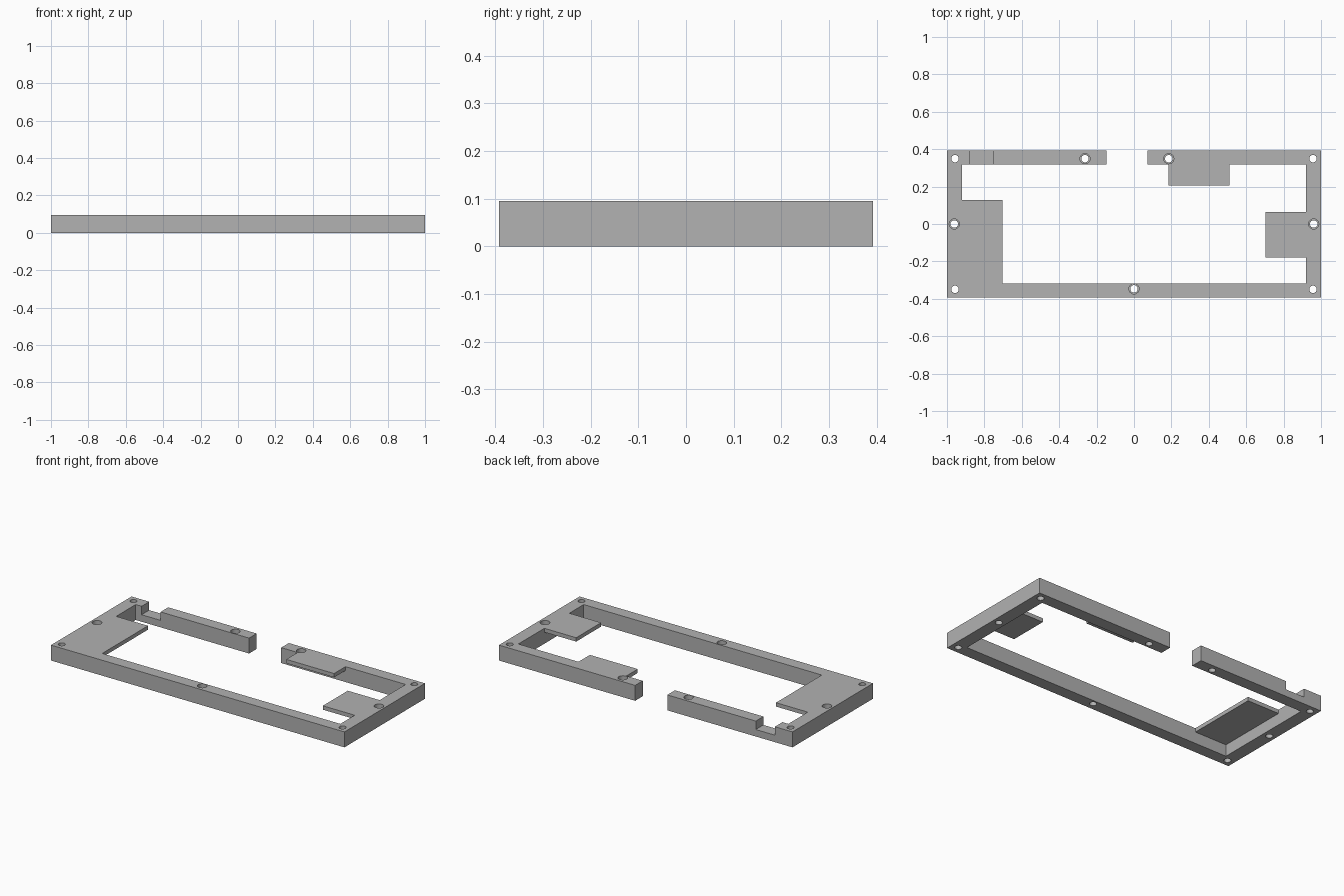
import bpy
import bmesh

cube = bpy.data.objects.get("Cube")
if cube:
    bpy.data.objects.remove(cube, do_unlink=True)

HALF_X, HALF_Y, HEIGHT = 1.0, 0.392, 0.095
IN_X, IN_Y = 0.92, 0.318
PLATE = 0.024

grey = bpy.data.materials.new("light grey")
grey.use_nodes = True
colour = (0.445, 0.445, 0.445, 1)
grey.diffuse_color = colour
grey.node_tree.nodes["Principled BSDF"].inputs["Base Color"].default_value = colour


def prism(name, outline, z0, z1):
    """Extrude a flat outline from z0 up to z1."""
    bm = bmesh.new()
    face = bm.faces.new([bm.verts.new((x, y, z0)) for x, y in outline])
    new = bmesh.ops.extrude_face_region(bm, geom=[face])["geom"]
    bmesh.ops.translate(bm, vec=(0, 0, z1 - z0),
                        verts=[v for v in new if isinstance(v, bmesh.types.BMVert)])
    bmesh.ops.recalc_face_normals(bm, faces=bm.faces)
    mesh = bpy.data.meshes.new(name)
    bm.to_mesh(mesh)
    bm.free()
    mesh.materials.append(grey)
    obj = bpy.data.objects.new(name, mesh)
    bpy.context.collection.objects.link(obj)
    return obj


def box(name, x0, x1, y0, y1, z0, z1):
    return prism(name, [(x0, y0), (x1, y0), (x1, y1), (x0, y1)], z0, z1)


def cylinder(x, y, radius, z0, z1):
    bpy.ops.mesh.primitive_cylinder_add(vertices=32, radius=radius, depth=z1 - z0,
                                        location=(x, y, (z0 + z1) / 2))
    obj = bpy.context.object
    obj.data.materials.append(grey)
    return obj


def cut(target, cutter):
    """Subtract the cutter and remove it."""
    cutter.hide_render = True
    mod = target.modifiers.new("cut", 'BOOLEAN')
    mod.operation = 'DIFFERENCE'
    mod.solver = 'EXACT'
    mod.object = cutter
    bpy.context.view_layer.objects.active = target
    bpy.ops.object.modifier_apply(modifier=mod.name)
    bpy.data.objects.remove(cutter, do_unlink=True)


# Rail running round the board, open at the back
GAP_L, GAP_R = -0.147, 0.072
rail = prism("rail_frame", [
    (GAP_R, HALF_Y), (HALF_X, HALF_Y), (HALF_X, -HALF_Y), (-HALF_X, -HALF_Y),
    (-HALF_X, HALF_Y), (GAP_L, HALF_Y), (GAP_L, IN_Y), (-IN_X, IN_Y),
    (-IN_X, -IN_Y), (IN_X, -IN_Y), (IN_X, IN_Y), (GAP_R, IN_Y)], 0, HEIGHT)

# Notch in the back rail
cut(rail, box("notch_cutter", -0.88, -0.75, 0.25, 0.45, 0.043, 0.2))

# Plain corner holes
for sx in (-1, 1):
    for sy in (-1, 1):
        cut(rail, cylinder(sx * 0.957, sy * 0.349, 0.02, -0.1, 0.2))

# Stepped screw holes along the rails
for x, y in [(-0.262, 0.349), (0.186, 0.349), (-0.961, 0), (0.961, 0), (0, -0.347)]:
    cut(rail, cylinder(x, y, 0.02, -0.1, 0.2))
    cut(rail, cylinder(x, y, 0.027, 0.045, 0.2))

# Thin plates flush with the top of the rail
Z0 = HEIGHT - PLATE
box("corner_plate", -IN_X, -0.703, -IN_Y, 0.128, Z0, HEIGHT)
box("side_plate", 0.703, IN_X, -0.178, 0.065, Z0, HEIGHT)
box("back_plate", 0.184, 0.51, 0.207, IN_Y, Z0, HEIGHT)

# Smooth hole walls, sharp corners
bpy.ops.object.select_all(action='DESELECT')
rail.select_set(True)
bpy.context.view_layer.objects.active = rail
bpy.ops.object.shade_smooth_by_angle(angle=0.52)
